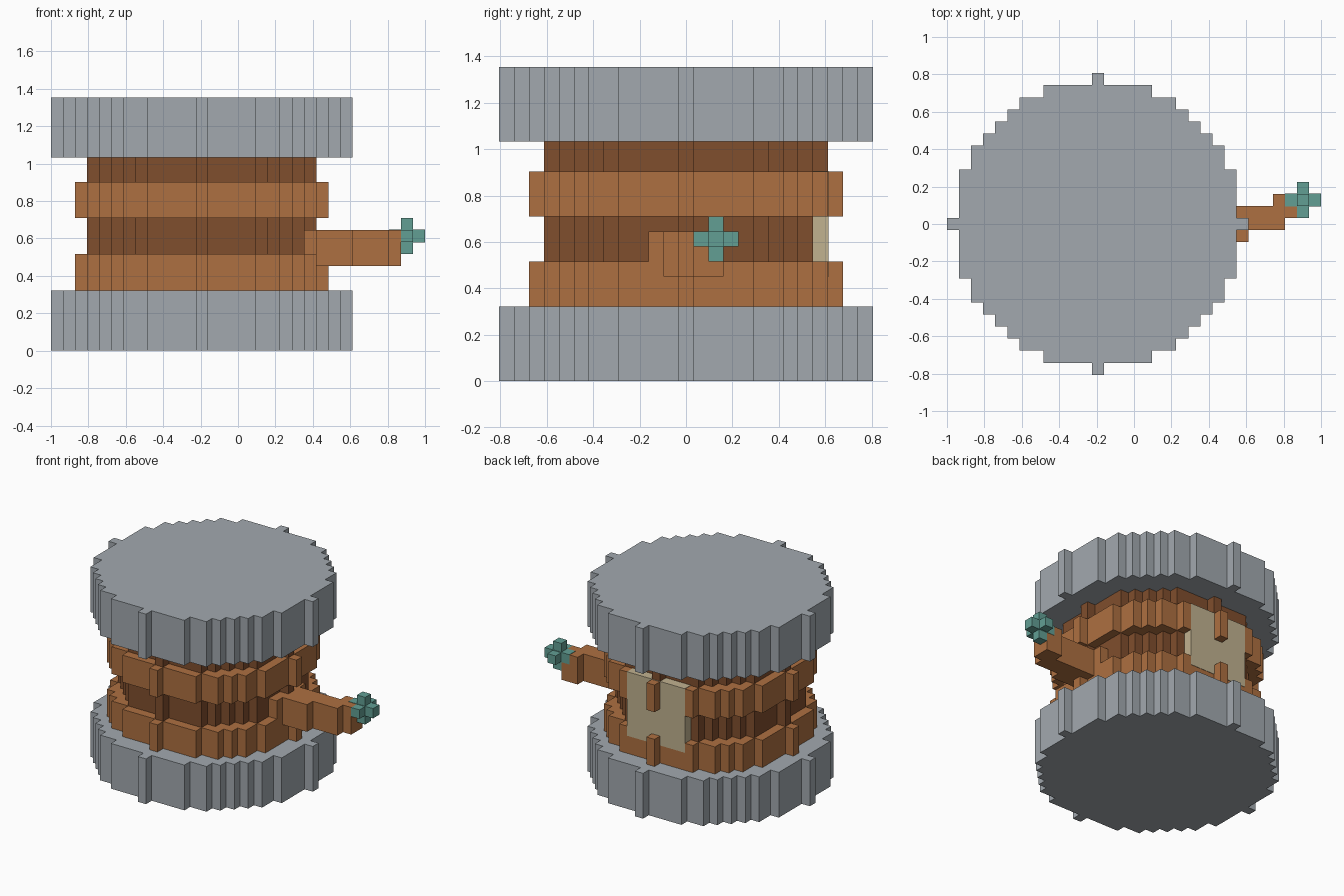
import bpy
import bmesh
import math

if "Cube" in bpy.data.objects:
    bpy.data.objects.remove(bpy.data.objects["Cube"], do_unlink=True)

U = 2 / 31                  # size of one block
CX = -1 + 12.5 * U          # drum axis in x


def srgb(r, g, b):
    def lin(c):
        c /= 255
        return c / 12.92 if c <= 0.04045 else ((c + 0.055) / 1.055) ** 2.4
    return (lin(r), lin(g), lin(b), 1)


def material(name, color):
    mat = bpy.data.materials.new(name)
    mat.use_nodes = True
    mat.diffuse_color = color
    bsdf = next(n for n in mat.node_tree.nodes if n.type == 'BSDF_PRINCIPLED')
    bsdf.inputs["Base Color"].default_value = color
    return mat


grey = material("stone grey", srgb(162, 169, 175))
orange = material("warm wood", srgb(174, 112, 65))
brown = material("dark wood", srgb(128, 78, 45))
beige = material("pale beige", srgb(193, 178, 144))
teal = material("teal", srgb(98, 159, 148))


def add_prism(bm, outline, z0, z1):
    """Extrude a counter-clockwise outline, in blocks, from z0 to z1."""
    low = [bm.verts.new((CX + x * U, y * U, z0 * U)) for x, y in outline]
    high = [bm.verts.new((CX + x * U, y * U, z1 * U)) for x, y in outline]
    bm.faces.new(low[::-1])
    bm.faces.new(high)
    for i in range(len(low)):
        j = (i + 1) % len(low)
        bm.faces.new((low[i], low[j], high[j], high[i]))


def make_part(name, mat, prisms):
    bm = bmesh.new()
    for outline, z0, z1 in prisms:
        add_prism(bm, outline, z0, z1)
    mesh = bpy.data.meshes.new(name)
    bm.to_mesh(mesh)
    bm.free()
    mesh.materials.append(mat)
    obj = bpy.data.objects.new(name, mesh)
    bpy.context.collection.objects.link(obj)
    return obj


def stepped_disc(r):
    """Outline of a circle made of square blocks."""
    side = []
    for y in range(-r, r + 1):
        w = math.isqrt(r * r - y * y) + 0.5
        for p in ((w, y - 0.5), (w, y + 0.5)):
            if p not in side:
                side.append(p)
    return side + [(-x, y) for x, y in reversed(side)]


def rect(x0, x1, y0, y1):
    return [(x0, y0), (x1, y0), (x1, y1), (x0, y1)]


# Drum: end discs, raised bands and the darker core between them
for name, mat, r, z0, z1 in (
    ("bottom_disc", grey, 12, 0, 5),
    ("core", brown, 9, 4.5, 16.5),
    ("lower_band", orange, 10, 5, 8),
    ("upper_band", orange, 10, 11, 14),
    ("top_disc", grey, 12, 16, 21),
):
    make_part(name, mat, [(stepped_disc(r), z0, z1)])

# Pale panel across the back, a hair proud of the bands
e = 0.04
make_part("back_panel", beige,
          [(rect(-3.5 - e, 3.5 + e, 7, 9.5 + e), 7 - e, 14 + e)])

# Stepped side handle bending towards the back
handle = [(7, -2.5), (9.5, -2.5), (9.5, -1.5), (12.5, -1.5), (12.5, -0.5),
          (15.5, -0.5), (15.5, 0.5), (16.5, 0.5), (16.5, 2.5), (14.5, 2.5),
          (14.5, 1.5), (9.5, 1.5), (9.5, 2.5), (7, 2.5)]
make_part("handle", orange, [(handle, 7, 10)])

# Six-armed knob at the end of the handle
make_part("handle_knob", teal, [
    (rect(15.5, 18.5, 1.5 - e, 2.5 + e), 9 - e, 10 + e),
    (rect(16.5, 17.5, 0.5, 3.5), 9, 10),
    (rect(16.5, 17.5, 1.5, 2.5), 8, 11),
])
